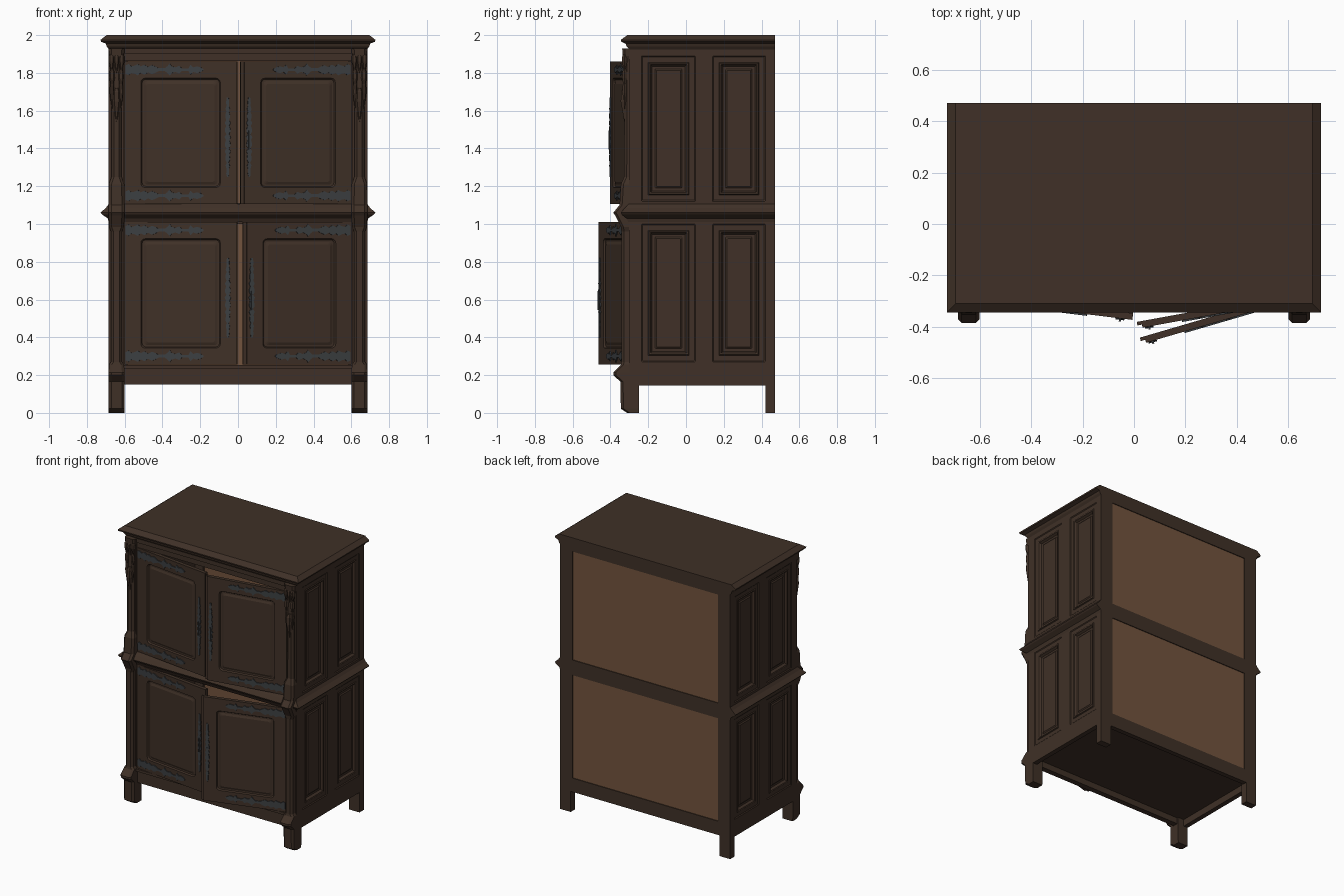
import bpy, bmesh, math
from mathutils import Matrix, Vector

cube = bpy.data.objects.get("Cube")
if cube:
    bpy.data.objects.remove(cube)


def material(name, rgb):
    m = bpy.data.materials.new(name)
    m.use_nodes = True
    m.diffuse_color = (*rgb, 1)
    for n in m.node_tree.nodes:
        if n.type == 'BSDF_PRINCIPLED':
            n.inputs["Base Color"].default_value = (*rgb, 1)
            n.inputs["Roughness"].default_value = 0.8
    return m


WOOD = material("dark wood", (0.050, 0.030, 0.020))
PANEL = material("plain brown wood", (0.17, 0.088, 0.047))
IRON = material("wrought iron", (0.045, 0.050, 0.054))
ID = Matrix.Identity(4)


def loft(name, loops, mat=WOOD, M=ID):
    """Skin a list of equal-length point loops and cap both ends."""
    bm = bmesh.new()
    rings = [[bm.verts.new(M @ Vector(p)) for p in loop] for loop in loops]
    n = len(rings[0])
    for a, b in zip(rings, rings[1:]):
        for i in range(n):
            j = (i + 1) % n
            bm.faces.new((a[i], a[j], b[j], b[i]))
    bm.faces.new(rings[0])
    bm.faces.new(rings[-1])
    bmesh.ops.recalc_face_normals(bm, faces=bm.faces)
    mesh = bpy.data.meshes.new(name)
    bm.to_mesh(mesh)
    bm.free()
    mesh.materials.append(mat)
    ob = bpy.data.objects.new(name, mesh)
    bpy.context.collection.objects.link(ob)
    return ob


def box(name, x0, x1, y0, y1, z0, z1, mat=WOOD, M=ID):
    ring = [(x0, y0), (x1, y0), (x1, y1), (x0, y1)]
    return loft(name, [[(x, y, z) for x, y in ring] for z in (z0, z1)], mat, M)


def rounded(u0, u1, z0, z1, r, d):
    """Rounded rectangle in the local u-z plane at depth d."""
    pts = []
    for k, (cu, cz) in enumerate([(u1 - r, z1 - r), (u0 + r, z1 - r),
                                  (u0 + r, z0 + r), (u1 - r, z0 + r)]):
        for i in range(4):
            a = math.pi / 2 * (k + i / 3)
            pts.append((cu + r * math.cos(a), d, cz + r * math.sin(a)))
    return pts


def panelled(name, u0, u1, z0, z1, thick, steps, M):
    """Board whose front steps through (inset, depth, corner radius)."""
    loops = [rounded(u0, u1, z0, z1, .001, thick), rounded(u0, u1, z0, z1, .001, 0)]
    loops += [rounded(u0 + i, u1 - i, z0 + i, z1 - i, r, d) for i, d, r in steps]
    return loft(name, loops, WOOD, M)


def plate(name, half, M):
    """Thin iron plate, mirrored about its long axis from a half outline."""
    outline = half + [(t, -w) for t, w in reversed(half)]
    return loft(name, [[(t, d, w) for t, w in outline] for d in (0.0, -.006)], IRON, M)


# Cornices: profile of (half width, front y, z), flush at the back
def cornice(name, profile):
    loft(name, [[(-x, y, z), (x, y, z), (x, .47, z), (-x, .47, z)] for x, y, z in profile])


cornice("top_cornice", [(.685, -.30, 1.925), (.695, -.315, 1.94), (.70, -.32, 1.955),
                        (.725, -.343, 1.965), (.728, -.345, 1.975), (.695, -.31, 2.0)])
cornice("middle_cornice", [(.685, -.305, 1.01), (.69, -.315, 1.03), (.72, -.34, 1.05),
                           (.728, -.345, 1.06), (.70, -.325, 1.085), (.685, -.305, 1.105)])

# Front rails, ledge, floor
box("frieze_rail", -.61, .61, -.30, -.26, 1.862, 1.93)
box("frieze_bead", -.61, .61, -.308, -.29, 1.90, 1.93)
box("bottom_rail", -.61, .61, -.30, -.26, .15, .24)
box("bottom_ledge", -.61, .61, -.312, -.26, .235, .253)
box("floor", -.66, .66, -.28, .45, .195, .235)
box("floor_lining", -.65, .65, -.27, .45, .235, .243, PANEL)

# Back frame and back panels
for z0, z1 in [(.15, .25), (1.0, 1.11), (1.90, 1.95)]:
    box("back_rail", -.60, .60, .435, .47, z0, z1)
for z0, z1 in [(.24, 1.01), (1.10, 1.91)]:
    box("back_panel", -.60, .60, .45, .464, z0, z1, PANEL)

SIDE_STEPS = [(.006, .005, .001), (.034, .005, .001), (.038, .0, .001), (.046, .003, .001),
              (.056, .018, .001), (.07, .018, .001), (.078, .012, .001)]
# Post profile from foot to capital: (height, half width, front y)
POST = [(0, .040, -.312), (.022, .042, -.345), (.165, .042, -.347), (.20, .042, -.385),
        (.215, .042, -.385), (.255, .040, -.345), (.27, .030, -.342), (.96, .030, -.342),
        (.985, .040, -.345), (1.045, .042, -.375), (1.06, .042, -.385), (1.10, .042, -.352),
        (1.21, .041, -.345), (1.25, .027, -.328), (1.86, .027, -.325), (1.89, .040, -.335),
        (1.93, .042, -.338)]

for s, side in ((-1, "right"), (1, "left")):
    mirror = Matrix.Scale(s, 4, (1, 0, 0))
    wall = mirror @ Matrix(((0, -1, 0, .685), (1, 0, 0, 0), (0, 0, 1, 0), (0, 0, 0, 1)))

    # Side frames with sunk panels
    for y0, y1 in [(-.30, -.235), (.05, .14), (.42, .47)]:
        box(side + "_side_stile", y0, y1, 0, .035, .145, 1.94, WOOD, wall)
    for y0, y1 in [(-.235, .05), (.14, .42)]:
        for z0, z1 in [(.145, .27), (1.0, 1.12), (1.89, 1.94)]:
            box(side + "_side_rail", y0, y1, 0, .035, z0, z1, WOOD, wall)
        for z0, z1 in [(.27, 1.0), (1.12, 1.89)]:
            panelled(side + "_side_panel", y0, y1, z0, z1, .035, SIDE_STEPS, wall)
    box(side + "_back_stile", .585, .66, .435, .47, .15, 1.95, WOOD, mirror)
    box(side + "_back_foot", .60, .685, .42, .47, 0, .16, WOOD, mirror)

    # Front corner post with chamfered front
    box(side + "_post_core", .605, .684, -.302, -.25, .15, 1.93, WOOD, mirror)
    loops, cx, c = [], .643, .014
    for z, w, y in POST:
        loops.append([(cx - w, -.25, z), (cx - w, y + c, z), (cx - w + c, y, z),
                      (cx + w - c, y, z), (cx + w, y + c, z), (cx + w, -.25, z)])
    loft(side + "_front_post", loops, WOOD, mirror)

    # Carved capital: tiers of hanging pointed leaves
    for top, length, r, offsets in [(1.90, .10, .016, (-.027, 0, .027)),
                                    (1.82, .12, .015, (-.024, .024)),
                                    (1.75, .14, .013, (-.024, .024)),
                                    (1.72, .18, .024, (0,))]:
        for dx in offsets:
            leaf = []
            for k, f in [(0, .45), (.12, .9), (.4, 1), (.65, .6), (1, .08)]:
                ring = [math.tau * i / 6 for i in range(6)]
                leaf.append([(cx + dx + r * f * math.cos(a), -.325 + r * f * math.sin(a),
                              top - k * length) for a in ring])
            loft(side + "_capital_leaf", leaf, WOOD, mirror)

# Iron outlines: (distance along, half width)
STRAP = [(0, .022), (.015, .030), (.03, .018), (.05, .022), (.065, .030), (.08, .017),
         (.10, .026), (.12, .014), (.14, .024), (.16, .016), (.175, .008), (.21, .008),
         (.222, .018), (.235, .032), (.245, .018), (.265, .012), (.285, .020), (.30, .007),
         (.335, .007), (.345, .026), (.36, .012), (.38, .018), (.40, .012), (.415, .003)]
HANDLE = [(.42 * i / 28, .004 + .013 * abs(math.sin(i * 1.9)) * math.sin(math.pi * (i + 2) / 32))
          for i in range(29)]
DOOR_STEPS = [(.088, 0, .022), (.094, .010, .020), (.104, .010, .016), (.118, .004, .012)]

# Four doors, each standing ajar: (mirror sign, base height, swing in degrees)
for s, z0, swing in [(1, 1.105, 7), (-1, 1.105, 10.3), (1, .255, 6.5), (-1, .255, 16.3)]:
    name = ("right" if s > 0 else "left") + ("_upper" if z0 > 1 else "_lower")
    M = (Matrix.Scale(s, 4, (1, 0, 0)) @ Matrix.Translation((-.602, -.30, z0))
         @ Matrix.Rotation(math.radians(-swing), 4, 'Z'))
    width = .60 if s > 0 else .578
    panelled(name + "_door", 0, width, 0, .755, .026, DOOR_STEPS, M)
    if s < 0:
        box(name + "_door_lip", width - .002, width + .018, .012, .026, 0, .755, WOOD, M)
    for h in (.045, .712):
        plate(name + "_strap_hinge", STRAP, M @ Matrix.Translation((.008, 0, h)))
    upright = Matrix.Rotation(math.radians(-90), 4, 'Y')
    plate(name + "_handle_plate", HANDLE, M @ Matrix.Translation((.552, 0, .145)) @ upright)
    # Drop handle on its plate
    box(name + "_drop_handle", .548, .556, -.012, -.004, .29, .39, IRON, M)
